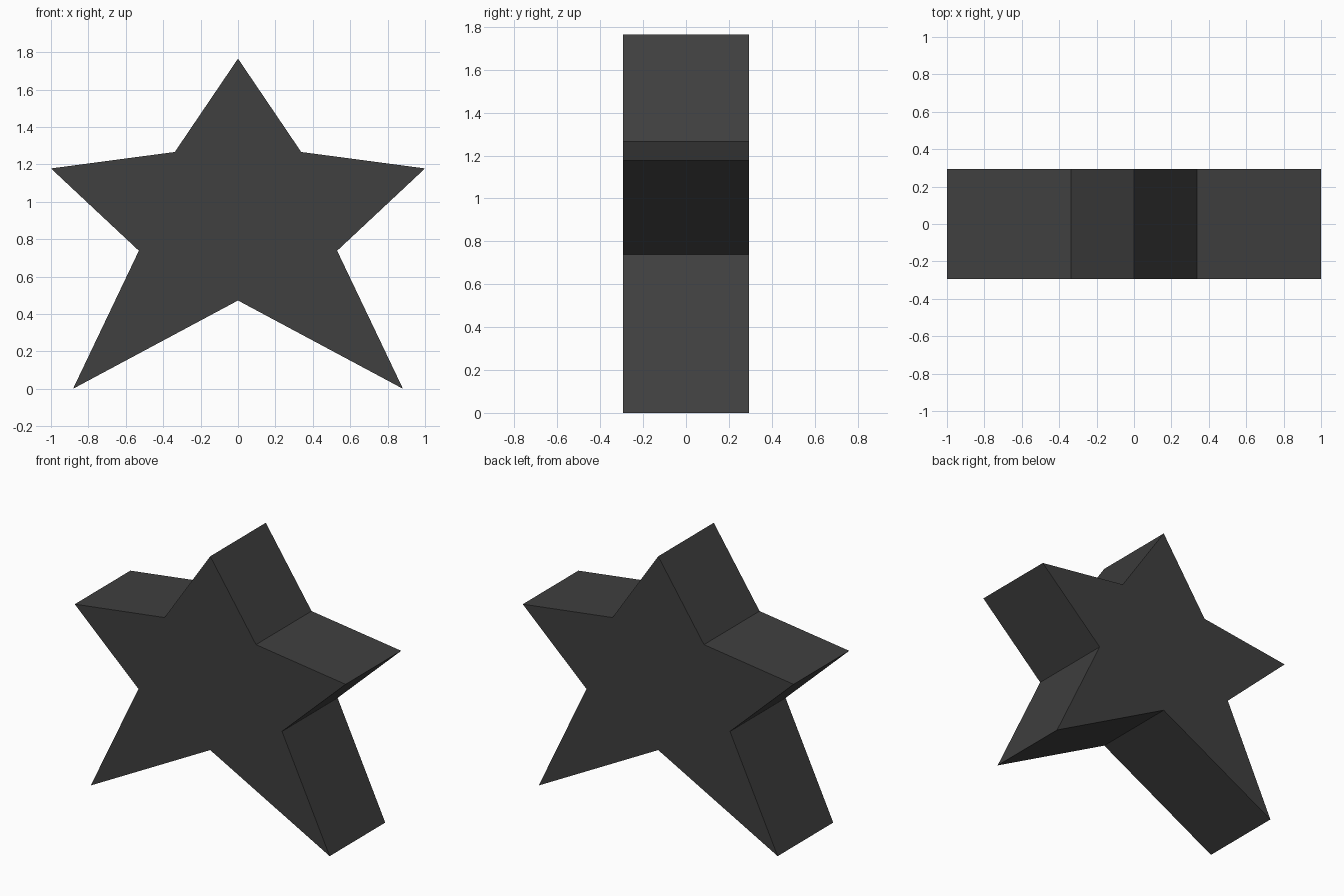
import bpy, bmesh

if "Cube" in bpy.data.objects:
    bpy.data.objects.remove(bpy.data.objects["Cube"])

# One flat dark grey for the whole body
grey = bpy.data.materials.new("dark grey")
grey.diffuse_color = (0.05, 0.05, 0.05, 1)
grey.use_nodes = True
grey.node_tree.nodes["Principled BSDF"].inputs["Base Color"].default_value = grey.diffuse_color

HALF_DEPTH = 0.293

# Right half of the star outline (x, z), from top tip to bottom notch, then mirrored
right = [(0, 1.765), (0.338, 1.266), (1.0, 1.178), (0.53, 0.738), (0.882, 0), (0, 0.472)]
outline = right + [(-x, z) for x, z in reversed(right[1:-1])]

# Star plate, extruded from front to back
bm = bmesh.new()
front = bm.faces.new([bm.verts.new((x, -HALF_DEPTH, z)) for x, z in outline])
ext = bmesh.ops.extrude_face_region(bm, geom=[front], use_keep_orig=True)
new_verts = [e for e in ext["geom"] if isinstance(e, bmesh.types.BMVert)]
bmesh.ops.translate(bm, verts=new_verts, vec=(0, 2 * HALF_DEPTH, 0))
bmesh.ops.recalc_face_normals(bm, faces=bm.faces)

mesh = bpy.data.meshes.new("star")
bm.to_mesh(mesh)
bm.free()
mesh.materials.append(grey)
star = bpy.data.objects.new("star", mesh)
bpy.context.collection.objects.link(star)
